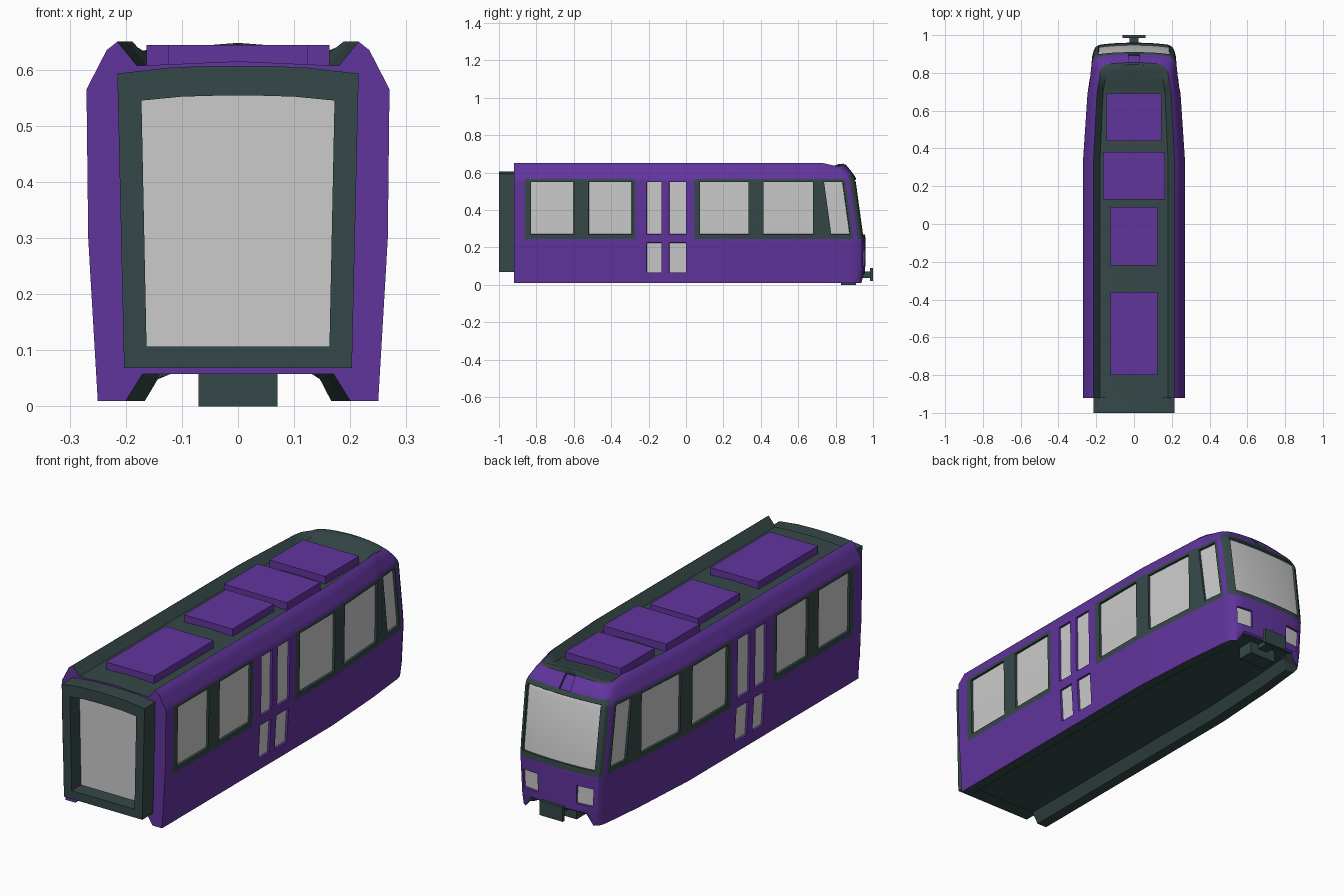
import bpy, bmesh, math

if "Cube" in bpy.data.objects:
    bpy.data.objects.remove(bpy.data.objects["Cube"])


def material(name, rgb):
    m = bpy.data.materials.new(name)
    m.use_nodes = True
    m.diffuse_color = (*rgb, 1)
    m.node_tree.nodes["Principled BSDF"].inputs["Base Color"].default_value = (*rgb, 1)
    return m


MATS = [material("purple paint", (0.12, 0.035, 0.34)),
        material("dark trim", (0.036, 0.064, 0.064)),
        material("grey glass", (0.6, 0.6, 0.6))]
PURPLE, DARK, GLASS = range(3)


def finish(bm, name, smooth=None):
    mesh = bpy.data.meshes.new(name)
    bm.to_mesh(mesh)
    bm.free()
    for m in MATS:
        mesh.materials.append(m)
    ob = bpy.data.objects.new(name, mesh)
    bpy.context.collection.objects.link(ob)
    if smooth:
        bpy.ops.object.select_all(action='DESELECT')
        ob.select_set(True)
        bpy.context.view_layer.objects.active = ob
        bpy.ops.object.shade_smooth_by_angle(angle=math.radians(smooth))
    return ob


def box(name, xs, ys, zs, mat):
    bm = bmesh.new()
    bmesh.ops.create_cube(bm, size=1)
    for v in bm.verts:
        v.co = [a + (b - a) * (c + 0.5) for c, (a, b) in zip(v.co, (xs, ys, zs))]
    for f in bm.faces:
        f.material_index = mat
    return finish(bm, name)


def clamp(t):
    return max(0.0, min(1.0, t))


def curve(t, pts):
    """Straight-line interpolation through (t, value) pairs."""
    for (a, va), (b, vb) in zip(pts, pts[1:]):
        if t <= b:
            return va + (vb - va) * clamp((t - a) / (b - a))
    return pts[-1][1]


# Body layout: window and door spans along the side
WINDOWS = [(-.83, -.60), (-.52, -.29), (.075, .335), (.415, .68), (.78, .88)]
BANDS = [(-.86, -.27), (.045, .895)]
DOORS = [(-.21, -.13), (-.09, 0)]
CAB = .895
WIDTH = [(-1, .27), (.335, .27), (.68, .247), (CAB, .224)]
INSET = [(.01, .02), (.3, .003), (.565, 0), (.635, .036), (.65, .055)]
NOSE_Y = [(.01, -.01), (.065, -.002), (.245, 0), (.55, -.042), (.585, -.06), (.65, -.105)]
LEVELS = [.01, .065, .10, .185, .225, .245, .27, .3, .55, .565, .585, .615, .635, .65]

stations = sorted({-.92, .70, .83} | {e for span in WINDOWS + BANDS + DOORS for e in span})
half = [(curve(s, WIDTH), s) for s in stations]
half += [(.218, .92), (.208, .937), (.19, .948), (.155, .953), (.105, .957), (.03, .96)]
cols = half + [(-x, y) for x, y in reversed(half)]
# Rows run from the underside, up the wall, to the roof gutter
rows = [(.058, .10), (.01, .07)] + [(z, curve(z, INSET)) for z in LEVELS] + [(.607, .09)]
LAST = len(rows) - 1


def point(col, r):
    bx, s = col
    z, inset = rows[r]
    x = bx * (1 - inset / .27)
    lean = -.105 if r == LAST else curve(z, NOSE_Y)
    side = max(lean, -.045)
    nose = clamp((s - .78) / .16)
    y = s + side * clamp((s - .70) / .08) + (lean - side) * nose
    if r < 2:
        y -= .02 * nose * (2 - r)
    if z < .06 and s > CAB:
        z = max(z, .01 + .048 * clamp((.175 - abs(x)) / .03))
    arch = clamp(1 - (x / .2) ** 2) if s > CAB else 0
    if r == LAST:
        z += .024 * clamp((s - .70) / .19) + .012 * arch
        y -= .01 * nose
    elif z > .6:
        drop = (z - .6) / .05
        z += drop * nose * (-.022 + .014 * arch)
    return x, y, z


def inside(v, spans):
    return any(a < v < b for a, b in spans)


def paint(x, y, z):
    """Colour of a wall cell, and the rim colour if the cell is recessed."""
    x = abs(x)
    if y > CAB + .005:
        if x < .19 and .27 < z < .565:
            return GLASS, DARK
        if .105 < x < .19 and .10 < z < .185:
            return GLASS, PURPLE
        if x < .03 and .585 < z:
            return PURPLE, DARK
        return (DARK if x < .217 and .245 < z < .585 and y > .925 else PURPLE), None
    if inside(y, DOORS) and (.065 < z < .225 or .27 < z < .55):
        return GLASS, PURPLE
    if inside(y, BANDS) and .245 < z < .565:
        if inside(y, WINDOWS) and .27 < z < .55:
            return GLASS, DARK
        return DARK, None
    return PURPLE, None


# Body shell
bm = bmesh.new()
grid = [[bm.verts.new(point(c, r)) for r in range(len(rows))] for c in cols]
recess = {PURPLE: [], DARK: []}
for (a, b), (ca, cb) in zip(zip(grid, grid[1:]), zip(cols, cols[1:])):
    for r in range(LAST):
        f = bm.faces.new((a[r], b[r], b[r + 1], a[r + 1]))
        f.material_index = DARK
        if 2 <= r < LAST - 1:
            mid = (rows[r][0] + rows[r + 1][0]) / 2
            f.material_index, rim = paint((ca[0] + cb[0]) / 2, (ca[1] + cb[1]) / 2, mid)
            if rim is not None:
                recess[rim].append(f)

# Arched roof and flat floor join each column to its mirror twin
n = len(half)
ridge = []
for i in range(n):
    p = grid[i][LAST].co
    rise = .008 * clamp(abs(p.x) / .1)
    ridge.append(bm.verts.new((0, p.y, p.z + rise)))
for i in range(n - 1):
    l, l2, q, q2 = grid[i], grid[i + 1], grid[-1 - i], grid[-2 - i]
    for vs in ((l[LAST], l2[LAST], ridge[i + 1], ridge[i]),
               (ridge[i], ridge[i + 1], q2[LAST], q[LAST]),
               (l[0], l2[0], q2[0], q[0])):
        bm.faces.new(vs).material_index = DARK
bm.faces.new((grid[n - 1][LAST], grid[n][LAST], ridge[-1])).material_index = DARK
bm.faces.new(grid[0] + [ridge[0]] + grid[-1][::-1]).material_index = PURPLE
bmesh.ops.recalc_face_normals(bm, faces=bm.faces)
for rim, faces in recess.items():
    walls = bmesh.ops.inset_region(bm, faces=faces, thickness=.001, depth=-.01,
                                   use_even_offset=True, use_boundary=True)
    for f in walls["faces"]:
        f.material_index = rim
finish(bm, "carriage_body", 28)

# Gangway frame with a recessed end door
def mirrored(pts):
    return pts + [(-x, z) for x, z in reversed(pts)]


outer = mirrored([(.203, .068), (.215, .593), (.12, .604), (.04, .607)])
inner = mirrored([(.163, .107), (.172, .545), (.1, .552), (.03, .554)])
bm = bmesh.new()
rings = [[bm.verts.new((x, y, z)) for x, z in loop]
         for loop, y in ((outer, -.91), (outer, -1), (inner, -1), (inner, -.93))]
for a, b in zip(rings, rings[1:]):
    for i in range(len(a)):
        bm.faces.new((a[i - 1], a[i], b[i], b[i - 1])).material_index = DARK
bm.faces.new(rings[-1]).material_index = GLASS
bmesh.ops.recalc_face_normals(bm, faces=bm.faces)
finish(bm, "gangway")

# Roof equipment boxes
for i, (w, y0, y1) in enumerate([(.125, -.80, -.36), (.125, -.22, .09),
                                 (.163, .13, .38), (.145, .44, .69)]):
    box(f"roof_unit_{i + 1}", (-w, w), (y0, y1), (.595, .644), PURPLE)

# Coupler under the cab
box("coupler_mount", (-.07, .07), (.83, .91), (0, .06), DARK)
box("coupler_shaft", (-.025, .025), (.85, .99), (.035, .07), DARK)
box("coupler_plate", (-.06, .06), (.985, 1), (.02, .09), DARK)
